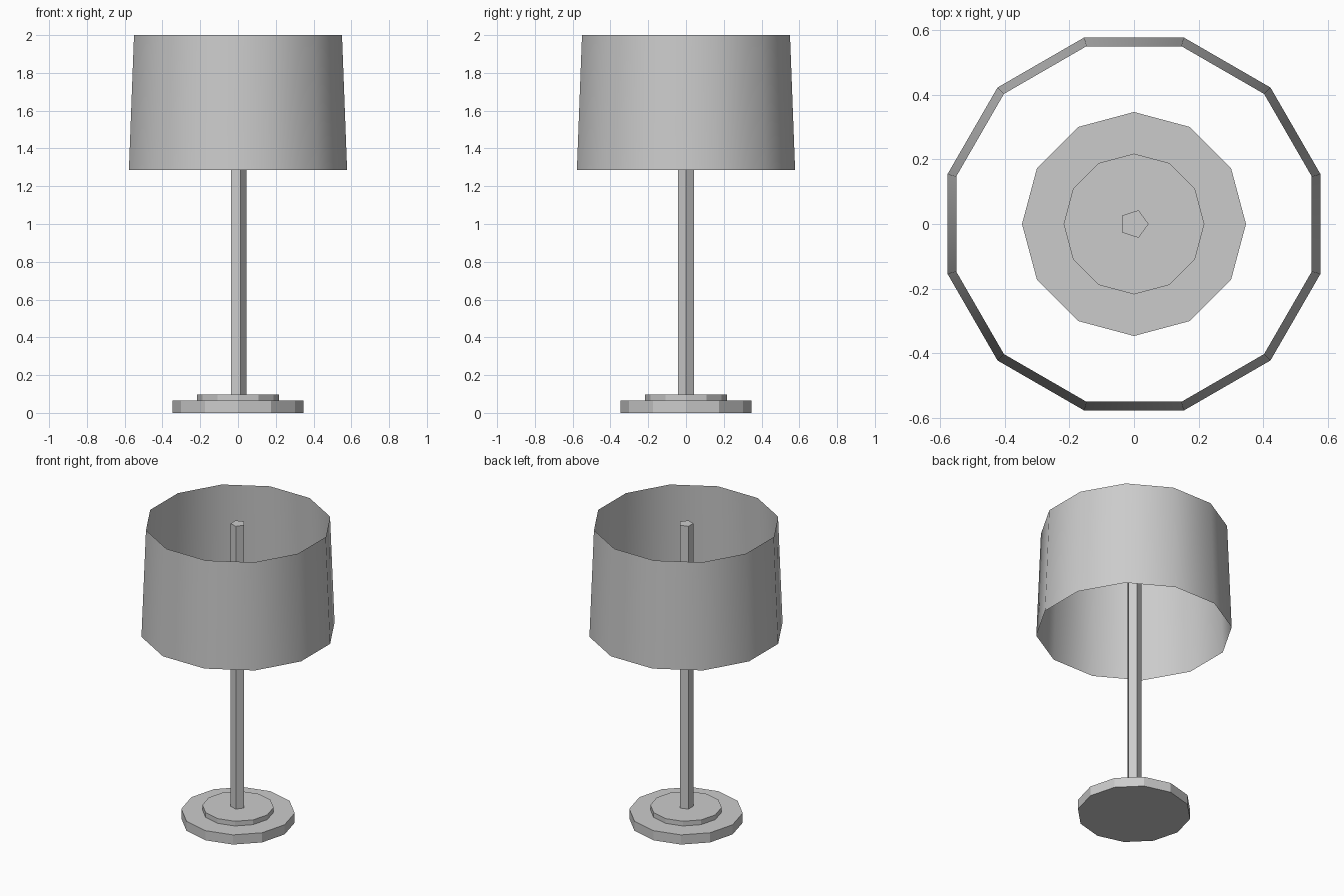
import bpy
import math

if "Cube" in bpy.data.objects:
    bpy.data.objects.remove(bpy.data.objects["Cube"], do_unlink=True)

# One plain grey for the whole lamp
grey = bpy.data.materials.new("light_grey")
grey.use_nodes = True
colour = (0.6, 0.6, 0.6, 1.0)
grey.diffuse_color = colour
grey.node_tree.nodes["Principled BSDF"].inputs["Base Color"].default_value = colour


def prism(name, sides, r_bottom, r_top, z_bottom, z_top, turn=0.0, capped=True, smooth=False):
    """Upright prism or open tapered ring; the first corner points at angle turn."""
    verts = []
    for radius, z in ((r_bottom, z_bottom), (r_top, z_top)):
        for i in range(sides):
            a = turn + math.tau * i / sides
            verts.append((radius * math.cos(a), radius * math.sin(a), z))
    faces = []
    for i in range(sides):
        j = (i + 1) % sides
        faces.append((i, j, sides + j, sides + i))
    if capped:
        faces.append(tuple(reversed(range(sides))))
        faces.append(tuple(range(sides, 2 * sides)))
    mesh = bpy.data.meshes.new(name)
    mesh.from_pydata(verts, [], faces)
    mesh.materials.append(grey)
    for poly in mesh.polygons:
        poly.use_smooth = smooth
    mesh.update()
    obj = bpy.data.objects.new(name, mesh)
    bpy.context.collection.objects.link(obj)
    return obj


# Stepped foot
prism("base_plate", 12, 0.347, 0.347, 0.0, 0.065)
prism("base_step", 12, 0.218, 0.218, 0.065, 0.097)

# Five-sided pole reaching the top of the shade
prism("pole", 5, 0.045, 0.045, 0.097, 2.0)

# Thin open shade, flat sides square to the axes
prism("lamp_shade", 12, 0.598, 0.57, 1.285, 2.0,
      turn=math.radians(15), capped=False, smooth=True)
